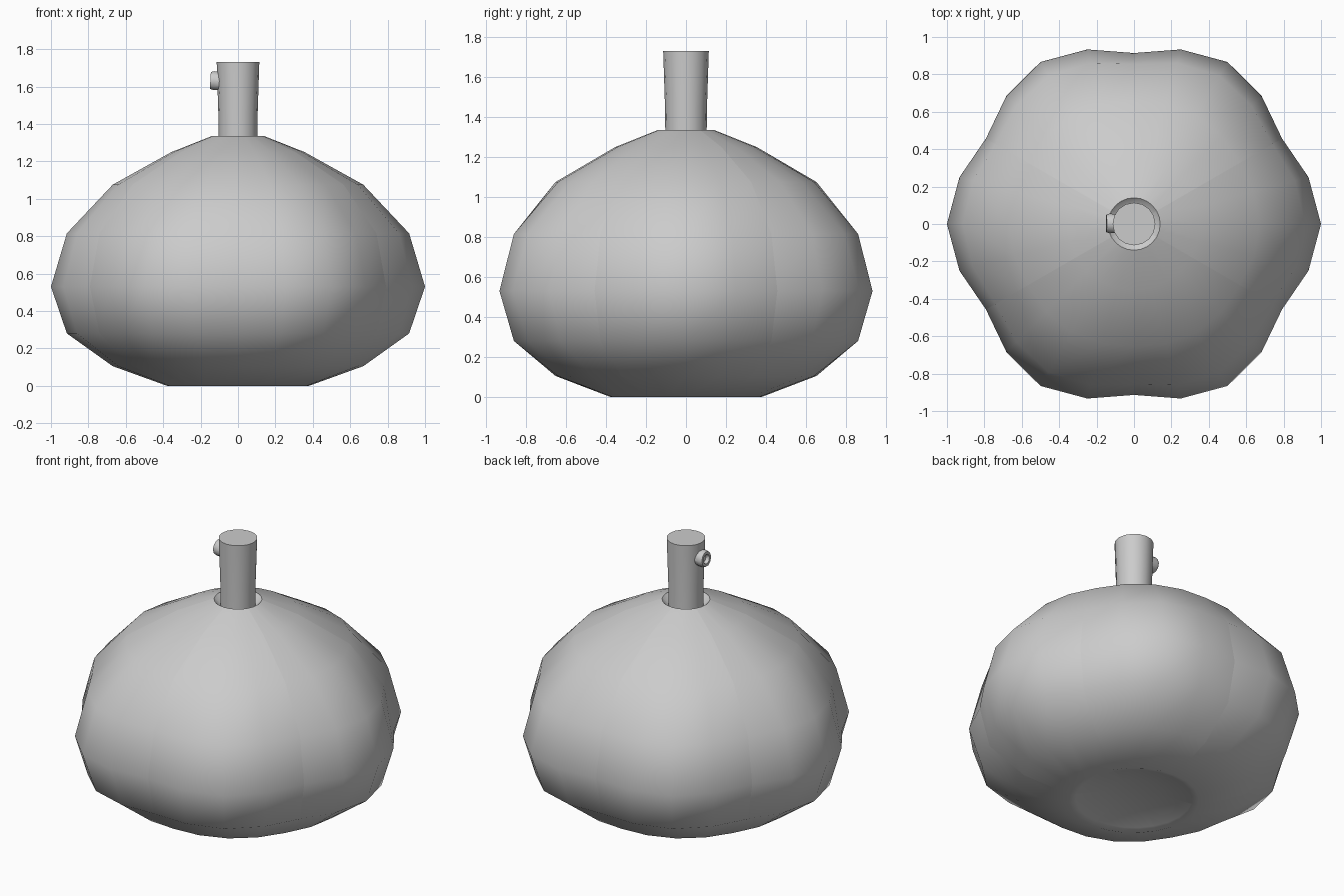
import bpy, bmesh, math
from mathutils import Matrix, Vector

if "Cube" in bpy.data.objects:
    bpy.data.objects.remove(bpy.data.objects["Cube"])


def lathe(name, profile, sides, radius_fn=None, sharp_cols=(), angle=45, matrix=None):
    """Revolve (radius, z) points from bottom to top; cap both ends."""
    bm = bmesh.new()
    rings = []
    for r, z in profile:
        ring = []
        for i in range(sides):
            a = 2 * math.pi * i / sides
            rr = radius_fn(r, i) if radius_fn else r
            ring.append(bm.verts.new((rr * math.cos(a), rr * math.sin(a), z)))
        rings.append(ring)
    for lo, hi in zip(rings, rings[1:]):
        for i in range(sides):
            j = (i + 1) % sides
            bm.faces.new((lo[i], lo[j], hi[j], hi[i]))
        for i in sharp_cols:
            bm.edges.get((lo[i], hi[i])).smooth = False
    bm.faces.new(rings[0][::-1])
    bm.faces.new(rings[-1])
    bmesh.ops.recalc_face_normals(bm, faces=bm.faces)
    if matrix:
        bm.transform(matrix)
    mesh = bpy.data.meshes.new(name)
    bm.to_mesh(mesh)
    bm.free()
    ob = bpy.data.objects.new(name, mesh)
    bpy.context.collection.objects.link(ob)
    bpy.ops.object.select_all(action='DESELECT')
    ob.select_set(True)
    bpy.context.view_layer.objects.active = ob
    bpy.ops.object.shade_smooth_by_angle(angle=math.radians(angle))
    return ob


# Six-lobed body: four columns per lobe, groove deepest at the widest ring
def lobed(r, i):
    depth = (0.0, 0.034, 0.086, 0.034)[i % 4]
    return r * (1 - depth * r ** 3)


body_profile = [
    (0.16, 0.05), (0.34, 0.012), (0.38, 0.0), (0.67, 0.105), (0.915, 0.28),
    (1.0, 0.53), (0.915, 0.815), (0.67, 1.075), (0.355, 1.25),
    (0.14, 1.335), (0.09, 1.29),
]
lathe("gourd_body", body_profile, 24, lobed, sharp_cols=range(2, 24, 4))

# Stem, slightly flared towards the cut top
lathe("stem", [(0.103, 1.28), (0.105, 1.45), (0.114, 1.73)], 16)

# Small hollow twig stub on the left of the stem
axis = Vector((-1, 0.0, 0.06)).to_track_quat('Z', 'Y').to_matrix().to_4x4()
lathe("twig_stub",
      [(0.045, -0.05), (0.053, 0.025), (0.047, 0.043), (0.03, 0.043), (0.024, 0.022)],
      10, angle=35, matrix=Matrix.Translation((-0.105, 0.003, 1.63)) @ axis)
